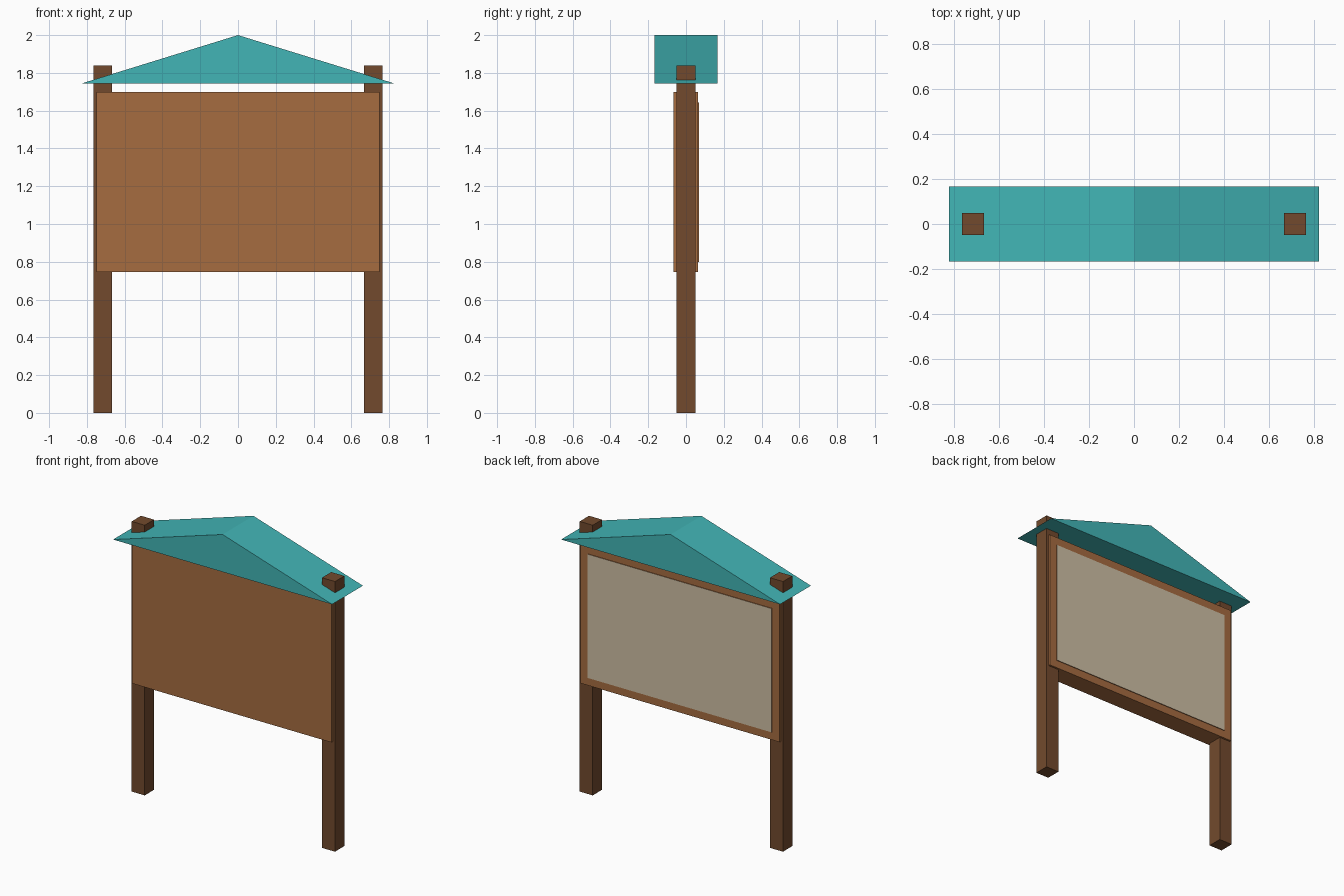
import bpy, bmesh

if "Cube" in bpy.data.objects:
    bpy.data.objects.remove(bpy.data.objects["Cube"])


def material(name, hex_code):
    def lin(c):
        c /= 255
        return c / 12.92 if c <= 0.04045 else ((c + 0.055) / 1.055) ** 2.4
    m = bpy.data.materials.new(name)
    m.diffuse_color = [lin(int(hex_code[i:i + 2], 16)) for i in (0, 2, 4)] + [1]
    m.use_nodes = True
    m.node_tree.nodes["Principled BSDF"].inputs["Base Color"].default_value = m.diffuse_color
    return m


teal = material("teal", "42B5B6")
brown = material("warm brown", "A66C40")
dark = material("dark brown", "724A2D")
beige = material("beige", "CEBFA4")


def add_object(name, bm, mats):
    bmesh.ops.recalc_face_normals(bm, faces=bm.faces)
    mesh = bpy.data.meshes.new(name)
    bm.to_mesh(mesh)
    bm.free()
    for m in mats:
        mesh.materials.append(m)
    obj = bpy.data.objects.new(name, mesh)
    bpy.context.collection.objects.link(obj)
    return obj


def box(name, x, y, z, mats):
    bm = bmesh.new()
    bmesh.ops.create_cube(bm, size=1)
    for v in bm.verts:
        for i, (a, b) in enumerate((x, y, z)):
            v.co[i] = a if v.co[i] < 0 else b
    return add_object(name, bm, mats)


# Two square posts that poke through the roof
for side, x in (("left", (-0.766, -0.668)), ("right", (0.668, 0.766))):
    box(side + "_post", x, (-0.05, 0.05), (0, 1.84), [dark])

# Thick notice board between the posts
box("board", (-0.75, 0.75), (-0.067, 0.063), (0.747, 1.70), [brown])

# Raised notice panel: beige face on the back, brown edges
panel = box("notice_panel", (-0.693, 0.693), (0.055, 0.068), (0.80, 1.643), [brown, beige])
for f in panel.data.polygons:
    f.material_index = 1 if f.normal.y > 0.9 else 0

# Solid gable roof: triangle profile extruded front to back
bm = bmesh.new()
profile = [(-0.825, 1.745), (0.825, 1.745), (0, 2.0)]
gable = bm.faces.new([bm.verts.new((x, -0.166, z)) for x, z in profile])
ext = bmesh.ops.extrude_face_region(bm, geom=[gable], use_keep_orig=True)
for g in ext["geom"]:
    if isinstance(g, bmesh.types.BMVert):
        g.co.y = 0.166
add_object("roof", bm, [teal])
